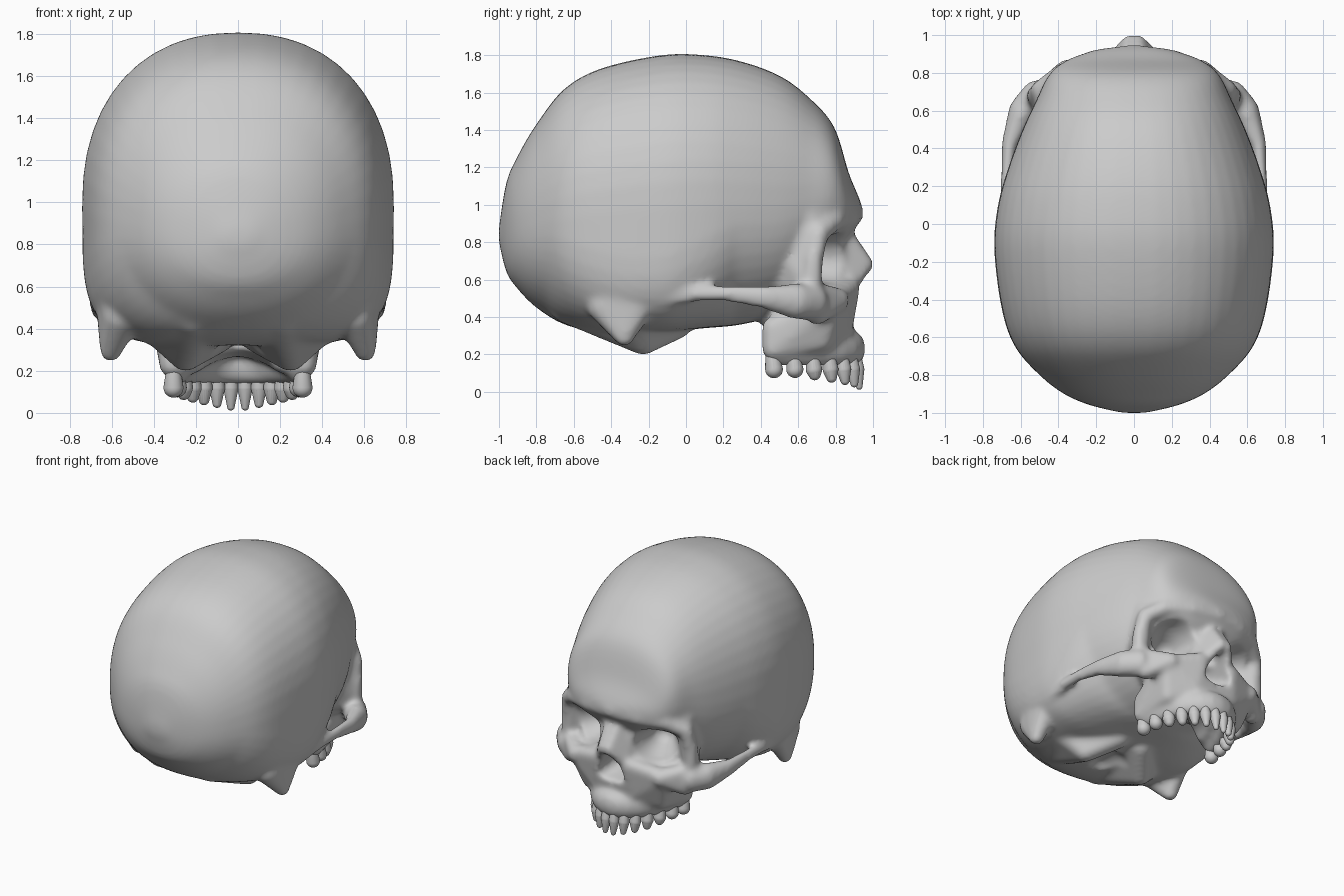
import bpy
import bmesh
from math import sin, cos, pi, radians
from mathutils import Vector

default_cube = bpy.data.objects.get("Cube")
if default_cube:
    bpy.data.objects.remove(default_cube, do_unlink=True)

# One bone colour
bone = bpy.data.materials.new("bone grey")
bone.use_nodes = True
bone_colour = (.6, .6, .6, 1)
bone.diffuse_color = bone_colour
bone.node_tree.nodes["Principled BSDF"].inputs["Base Color"].default_value = bone_colour

# Directions used to turn every ball into a point cloud
ball_mesh = bmesh.new()
bmesh.ops.create_icosphere(ball_mesh, subdivisions=3, radius=1)
directions = [vertex.co.copy() for vertex in ball_mesh.verts]
ball_mesh.free()


def blob(bm, balls, squash=(1, 1, 1), mirror=True):
    """Convex skin around balls given as (x, y, z, radius)."""
    for side in ((1, -1) if mirror else (1,)):
        verts = []
        for x, y, z, radius in balls:
            for d in directions:
                offset = Vector(a * b for a, b in zip(d, squash)) * radius
                verts.append(bm.verts.new((side * (x + offset.x), y + offset.y, z + offset.z)))
        bmesh.ops.convex_hull(bm, input=verts)
        loose = [v for v in verts if v.is_valid and not v.link_faces]
        bmesh.ops.delete(bm, geom=loose, context='VERTS')


def chain(bm, balls, squash=(1, 1, 1)):
    """Bent limb: a skin around each neighbouring pair of balls."""
    for pair in zip(balls, balls[1:]):
        blob(bm, pair, squash)


def spline(rows, steps):
    """Smooth curve through rows of numbers."""
    result = []
    last = len(rows) - 1
    for i in range(last):
        window = [rows[max(i - 1, 0)], rows[i], rows[i + 1], rows[min(i + 2, last)]]
        for step in range(steps):
            t = step / steps
            result.append([
                b + t / 2 * (c - a + t * (2 * a - 5 * b + 4 * c - d + t * (3 * (b - c) + d - a)))
                for a, b, c, d in zip(*window)])
    result.append(rows[last])
    return result


def make_object(name, bm):
    bmesh.ops.recalc_face_normals(bm, faces=bm.faces)
    mesh = bpy.data.meshes.new(name)
    bm.to_mesh(mesh)
    bm.free()
    mesh.materials.append(bone)
    mesh.shade_smooth()
    obj = bpy.data.objects.new(name, mesh)
    bpy.context.collection.objects.link(obj)
    return obj


def add_remesh(obj):
    modifier = obj.modifiers.new("fuse", 'REMESH')
    modifier.mode = 'VOXEL'
    modifier.voxel_size = .016
    modifier.use_smooth_shade = True


def bake(obj):
    bpy.context.view_layer.update()
    graph = bpy.context.evaluated_depsgraph_get()
    mesh = bpy.data.meshes.new_from_object(obj.evaluated_get(graph))
    obj.modifiers.clear()
    obj.data = mesh
    mesh.materials.clear()
    mesh.materials.append(bone)
    mesh.shade_smooth()


def base_power(y):
    """Squareness of the underside: round at the back, boxy at the ears, round in front."""
    if y < -.3:
        return max(2.2, 4.4 + 5 * (y + .3))
    return min(4.4, max(2.2, 4.4 - 6 * (y + .1)))


# Braincase: cross-sections along y as (y, top, bottom, half width)
sections = [
    (-1, .88, .8, .06), (-.96, 1.12, .64, .23), (-.9, 1.26, .55, .37),
    (-.8, 1.43, .45, .5), (-.65, 1.62, .36, .63), (-.45, 1.73, .32, .7),
    (-.13, 1.8, .32, .74), (.1, 1.8, .34, .72), (.3, 1.765, .36, .665),
    (.5, 1.69, .42, .59), (.65, 1.58, .56, .52), (.79, 1.42, .74, .45),
    (.87, 1.17, .83, .35), (.92, 1.05, .9, .2), (.945, .98, .95, .04)]
skull_bm = bmesh.new()
rings = []
segments = 48
for y, top, bottom, width in spline(sections, 5):
    middle = bottom + (top - bottom) * .45
    ring = []
    for k in range(segments):
        angle = 2 * pi * k / segments
        c, s = cos(angle), sin(angle)
        power = 2.25 if s >= 0 else base_power(y)
        x = width * abs(c) ** (2 / power) * (1 if c > 0 else -1)
        height = abs(s) ** (2 / power)
        z = middle + height * ((top - middle) if s >= 0 else (bottom - middle))
        ring.append(skull_bm.verts.new((x, y, z)))
    rings.append(ring)
for near, far in zip(rings, rings[1:]):
    for k in range(segments):
        n = (k + 1) % segments
        skull_bm.faces.new((near[k], near[n], far[n], far[k]))
skull_bm.faces.new(rings[0])
skull_bm.faces.new(rings[-1])

# Brow ridge and outer eye socket rim
brow = [(0, .89, .95, .06), (.2, .86, .94, .065), (.38, .79, .92, .06),
        (.49, .71, .85, .055)]
chain(skull_bm, brow + [(.52, .68, .7, .05), (.51, .67, .55, .06)])

# Forehead sloping up from the brow
blob(skull_bm, brow[:3] + [(.46, .66, .92, .06), (0, .82, 1.12, .06),
                           (.2, .78, 1.15, .06), (.38, .68, 1.1, .07)])

# Outer wall joining the socket rim to the braincase
blob(skull_bm, [(.49, .7, .85, .05), (.51, .67, .55, .05), (.38, .45, .88, .08),
                (.34, .48, .6, .08)])

# Cheekbone and the arch running back to the ear
blob(skull_bm, [(.52, .66, .54, .06), (.48, .7, .415, .06), (.35, .81, .49, .065)])
chain(skull_bm, [(.53, .66, .48, .1), (.6, .58, .485, .095), (.66, .42, .505, .06),
                 (.675, .22, .525, .044), (.675, .05, .525, .045), (.65, -.14, .5, .05)],
      squash=(.7, 1, 1))

# Inner face mass between and behind the sockets
blob(skull_bm, [(.1, .76, .77, .09), (.42, .6, .72, .06), (.1, .75, .45, .1),
                (.38, .62, .52, .08), (.2, .4, .65, .14), (.12, .48, .42, .1)])

# Upper jaw body
blob(skull_bm, [(.36, .79, .49, .06), (.13, .87, .55, .06), (.15, .83, .34, .06),
                (.28, .76, .38, .07), (.29, .72, .28, .07), (.31, .47, .23, .065),
                (.31, .47, .34, .065), (0, .83, .34, .06), (0, .6, .3, .06)])

# Nose bridge and the flanks of the nose opening
blob(skull_bm, [(.03, .83, .86, .05), (.02, .965, .68, .04), (.1, .87, .57, .05),
                (.07, .83, .7, .06)])


def arch_point(turn, scale=1):
    angle = turn * pi / 2
    return .31 * scale * sin(angle), .39 + .53 * scale * cos(angle)


# Gum ridge following the row of teeth
chain(skull_bm, [(*arch_point(i / 8, .96), .23, .062) for i in range(8)],
      squash=(1, 1, 1.5))

# Bony points behind the ears, and the ridges under the skull
blob(skull_bm, [(.55, -.44, .46, .09), (.59, -.25, .46, .08), (.57, -.34, .55, .1),
                (.605, -.33, .29, .05)])
blob(skull_bm, [(.2, -.62, .48, .12), (.25, -.23, .265, .07), (.1, -.05, .36, .08),
                (.4, -.32, .44, .1)])
skull = make_object("skull", skull_bm)
add_remesh(skull)
bake(skull)

# Hollows: eye sockets, nose opening, ears, spine opening, palate
hollow_bm = bmesh.new()
blob(hollow_bm, [(.3, .9, .71, .165), (.38, .93, .7, .16), (.29, .75, .71, .145),
                 (.24, .62, .71, .09)], squash=(1, 1, .9))
blob(hollow_bm, [(0, 1.02, .62, .03), (.08, .97, .44, .045), (-.08, .97, .44, .045),
                 (0, .74, .52, .07)], mirror=False)
blob(hollow_bm, [(.7, -.14, .41, .06), (.72, 0, .41, .065)])
blob(hollow_bm, [(0, -.25, .22, .14), (0, -.36, .26, .1)], mirror=False)
blob(hollow_bm, [(0, .7, .17, .15), (0, .38, .17, .2)], squash=(1, 1, .7), mirror=False)
hollows = make_object("hollow_cutter", hollow_bm)
hollows.hide_render = True
add_remesh(hollows)
bake(hollows)

carve = skull.modifiers.new("carve", 'BOOLEAN')
carve.operation = 'DIFFERENCE'
carve.solver = 'EXACT'
carve.object = hollows
add_remesh(skull)
soften = skull.modifiers.new("soften", 'SMOOTH')
soften.factor = .5
soften.iterations = 10
bake(skull)
bpy.data.objects.remove(hollows, do_unlink=True)

# Upper teeth: pointed at the front, blunt and wide at the back
teeth_bm = bmesh.new()
count = 7
for i in range(count):
    turn = (i + .5) / (count + .2)
    x, y = arch_point(turn)
    size = .036 + .013 * turn
    tip = size * (.45 + .45 * turn)
    bottom = .005 + .09 * turn
    chain(teeth_bm, [(x, y - .01, .2, size * .75), (x, y, .12, size),
                     (x, y + .01 * (1 - turn), bottom + tip, tip)])
teeth = make_object("upper_teeth", teeth_bm)
for obj in (skull, teeth):
    bpy.context.view_layer.objects.active = obj
    obj.select_set(True)
bpy.ops.object.shade_smooth_by_angle(angle=radians(60))
